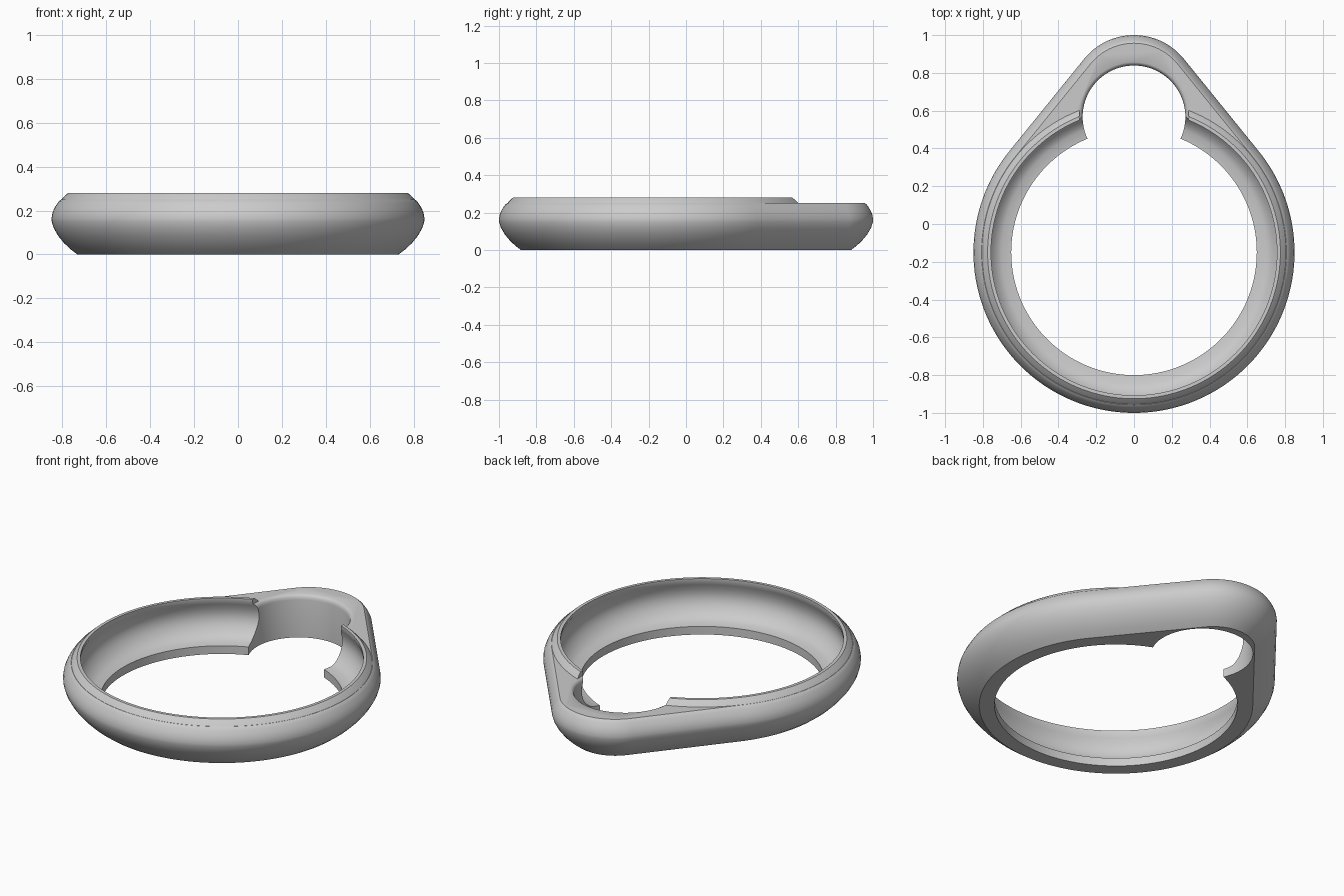
import bpy, bmesh
from math import pi, sin, cos, asin, radians

old = bpy.data.objects.get("Cube")
if old:
    bpy.data.objects.remove(old, do_unlink=True)

grey = bpy.data.materials.new("plain grey")
grey.use_nodes = True
grey.diffuse_color = (0.6, 0.6, 0.6, 1)
grey.node_tree.nodes["Principled BSDF"].inputs["Base Color"].default_value = (0.6, 0.6, 0.6, 1)

RING_Y, RING_R = -0.15, 0.85
LOBE_Y, LOBE_R = 0.66, 0.34
TANGENT = asin((RING_R - LOBE_R) / (LOBE_Y - RING_Y))


def arc(cy, r, start, end, n):
    return [(r * cos(start + (end - start) * i / n), cy + r * sin(start + (end - start) * i / n))
            for i in range(n + 1)]


def circle(cy, r, n=160):
    return arc(cy, r, 0, 2 * pi, n)[:-1]


def teardrop(inset):
    """Outline around the ring and the lobe, shrunk by an inset."""
    return (arc(LOBE_Y, LOBE_R - inset, TANGENT, pi - TANGENT, 48)
            + arc(RING_Y, RING_R - inset, pi - TANGENT, 2 * pi + TANGENT, 128))


def loft(name, sections):
    """Closed solid through a stack of (outline, height) sections."""
    bm = bmesh.new()
    loops = [[bm.verts.new((x, y, z)) for x, y in pts] for pts, z in sections]
    for a, b in zip(loops, loops[1:]):
        for i in range(len(a)):
            j = (i + 1) % len(a)
            bm.faces.new((a[i], a[j], b[j], b[i]))
    bm.faces.new(loops[0][::-1])
    bm.faces.new(loops[-1])
    bmesh.ops.recalc_face_normals(bm, faces=bm.faces)
    mesh = bpy.data.meshes.new(name)
    bm.to_mesh(mesh)
    bm.free()
    mesh.materials.append(grey)
    ob = bpy.data.objects.new(name, mesh)
    bpy.context.collection.objects.link(ob)
    return ob


def combine(target, other, operation):
    mod = target.modifiers.new(operation.lower(), 'BOOLEAN')
    mod.operation, mod.object, mod.solver = operation, other, 'EXACT'
    bpy.context.view_layer.objects.active = target
    bpy.ops.object.modifier_apply(modifier=mod.name)
    bpy.data.objects.remove(other, do_unlink=True)


# Bulging outer body: (inset, height)
body_profile = [(0.118, 0), (0.085, 0.025), (0.056, 0.053), (0.03, 0.085), (0.01, 0.12),
                (0.001, 0.15), (0, 0.165), (0.004, 0.19), (0.014, 0.213), (0.027, 0.234),
                (0.034, 0.243), (0.043, 0.25)]
body = loft("ring_body", [(teardrop(d), z) for d, z in body_profile])

# Raised rim on the round part
rim_profile = [(0.78, 0.2), (0.805, 0.25), (0.792, 0.265), (0.775, 0.28)]
rim = loft("raised_rim", [(circle(RING_Y, r), z) for r, z in rim_profile])
combine(body, rim, 'UNION')

# Hollow inside, leaving a flat lip at the bottom
cavity_profile = [(0.65, -0.1), (0.65, 0.048), (0.70, 0.054), (0.725, 0.067), (0.75, 0.09),
                  (0.77, 0.12), (0.781, 0.15), (0.783, 0.18), (0.778, 0.21), (0.767, 0.24),
                  (0.757, 0.262), (0.757, 0.4)]
cavity = loft("cavity_cutter", [(circle(RING_Y, r), z) for r, z in cavity_profile])
combine(body, cavity, 'DIFFERENCE')

# Round opening in the lobe with a softened top edge
hole_profile = [(0.272, -0.1), (0.272, 0.222), (0.275, 0.236), (0.281, 0.245), (0.29, 0.25), (0.29, 0.4)]
hole = loft("hole_cutter", [(circle(0.567, r, 96), z) for r, z in hole_profile])
combine(body, hole, 'DIFFERENCE')

bpy.ops.object.select_all(action='DESELECT')
body.select_set(True)
bpy.context.view_layer.objects.active = body
bpy.ops.object.shade_smooth_by_angle(angle=radians(30))
